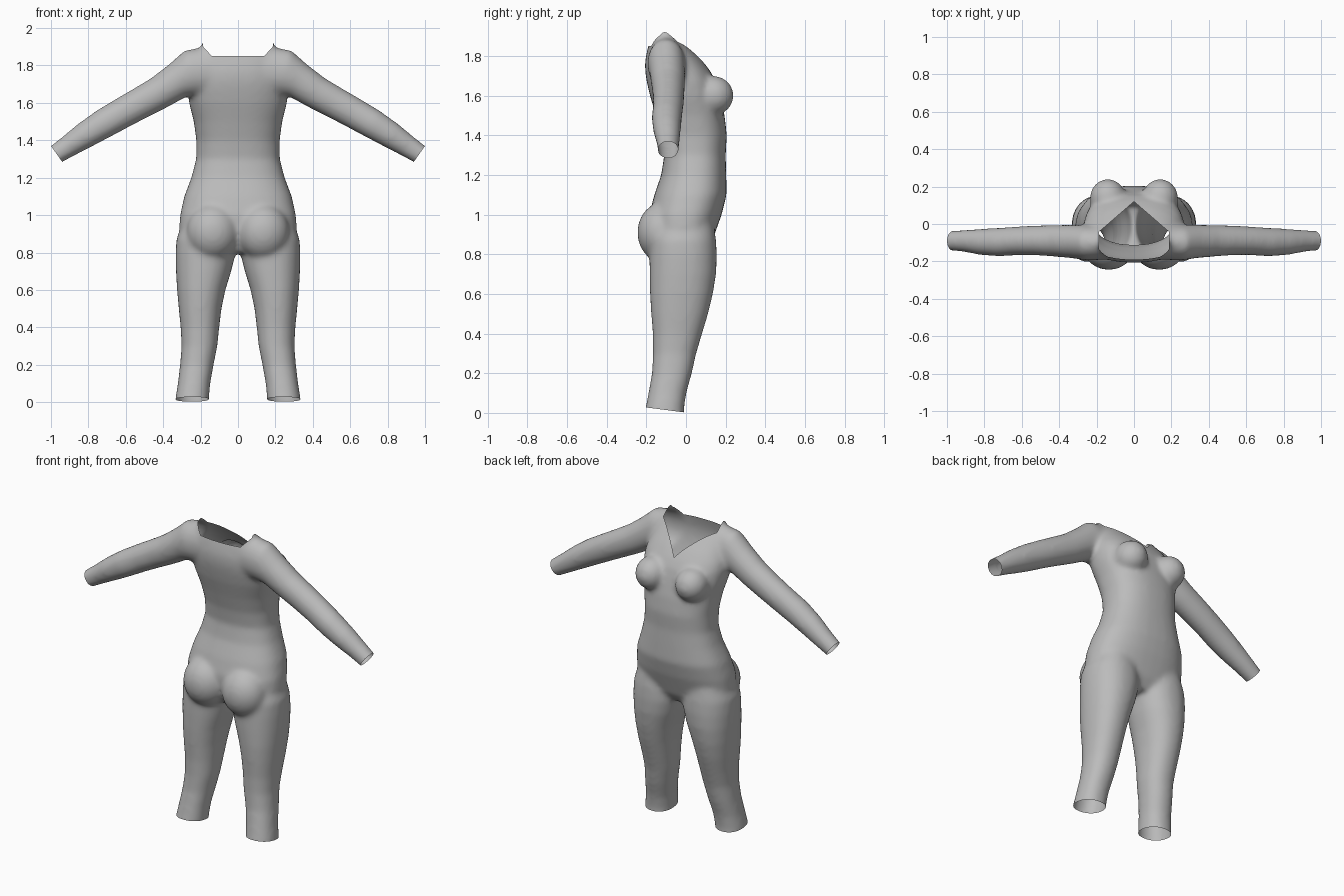
import bpy, bmesh, math
from mathutils import Vector, Matrix

if "Cube" in bpy.data.objects:
    bpy.data.objects.remove(bpy.data.objects["Cube"])

N = 36
bm = bmesh.new()


def loft(rings):
    """Closed tube through a list of point rings."""
    loops = [[bm.verts.new(p) for p in r] for r in rings]
    for a, b in zip(loops, loops[1:]):
        for i in range(N):
            j = (i + 1) % N
            bm.faces.new((a[i], a[j], b[j], b[i]))
    bm.faces.new(loops[0][::-1])
    bm.faces.new(loops[-1])


def ring(c, u, v, e=2.0):
    """Superellipse ring around c with half axes u and v."""
    pts = []
    for i in range(N):
        t = 2 * math.pi * i / N
        p = lambda k: math.copysign(abs(k) ** (2 / e), k)
        pts.append(Vector(c) + Vector(u) * p(math.cos(t)) + Vector(v) * p(math.sin(t)))
    return pts


def ball(c, r):
    m = Matrix.Translation(c) @ Matrix.Diagonal((*r, 1))
    bmesh.ops.create_uvsphere(bm, u_segments=32, v_segments=20, radius=1, matrix=m)


# torso: z, half width, back y, front y
torso = [(.80, .17, -.13, .09), (.86, .27, -.16, .13), (.93, .315, -.18, .155),
         (1.0, .31, -.185, .18), (1.1, .288, -.16, .205), (1.2, .25, -.125, .203),
         (1.3, .224, -.11, .2), (1.4, .223, -.125, .206), (1.5, .237, -.152, .195),
         (1.6, .262, -.182, .172), (1.67, .27, -.198, .152), (1.72, .265, -.206, .125),
         (1.77, .25, -.207, .088), (1.82, .235, -.198, .042), (1.87, .215, -.185, -.005),
         (1.91, .195, -.17, -.045), (1.95, .18, -.16, -.06)]
loft([ring((0, (b + f) / 2, z), (w, 0, 0), (0, (f - b) / 2, 0), 2.4) for z, w, b, f in torso])

# leg: z, inner x, outer x, back y, front y
leg = [(-.06, .16, .34, -.215, -.005), (.02, .155, .335, -.205, -.01), (.1, .148, .322, -.19, .002),
       (.2, .13, .31, -.172, .03), (.3, .11, .302, -.167, .052), (.4, .1, .307, -.168, .082),
       (.5, .088, .317, -.176, .112), (.6, .067, .326, -.182, .136), (.7, .036, .332, -.184, .152),
       (.79, .014, .334, -.184, .156), (.87, .012, .33, -.18, .152), (.95, .04, .3, -.15, .14)]

# arm: x, z, radius in the front plane, centre y, half depth
arm = [(.14, 1.77, .132, -.1, .09), (.25, 1.762, .125, -.1, .095), (.325, 1.717, .098, -.094, .09),
       (.42, 1.655, .09, -.09, .085), (.52, 1.6, .086, -.088, .08), (.62, 1.545, .083, -.09, .077),
       (.72, 1.488, .08, -.097, .077), (.82, 1.426, .072, -.096, .07), (.9, 1.373, .061, -.091, .06),
       (.97, 1.327, .054, -.09, .053), (1.03, 1.287, .052, -.09, .051)]

for s in (-1, 1):
    loft([ring((s * (a + b) / 2, (k + f) / 2, z), ((b - a) / 2, 0, 0), (0, (f - k) / 2, 0), 2.2)
          for z, a, b, k, f in leg])
    rings = []
    for i, (x, z, r, y, d) in enumerate(arm):
        p, q = arm[max(i - 1, 0)], arm[min(i + 1, len(arm) - 1)]
        t = Vector((q[0] - p[0], 0, q[1] - p[1])).normalized()
        rings.append(ring((s * x, y, z), (-t.z * r * s, 0, t.x * r), (0, d, 0)))
    loft(rings)
    ball((s * .14, .138, 1.6), (.097, .103, .1))     # bust
    ball((s * .135, -.12, .91), (.14, .126, .15))    # seat

bmesh.ops.recalc_face_normals(bm, faces=bm.faces)
mesh = bpy.data.meshes.new("body_parts")
bm.to_mesh(mesh)
bm.free()

# fuse the parts into one smooth skin
raw = bpy.data.objects.new("body_parts", mesh)
bpy.context.collection.objects.link(raw)
rm = raw.modifiers.new("fuse", 'REMESH')
rm.mode = 'VOXEL'
rm.voxel_size = .0125
sm = raw.modifiers.new("soften", 'SMOOTH')
sm.factor = .5
sm.iterations = 16
dg = bpy.context.evaluated_depsgraph_get()
skin = bpy.data.meshes.new_from_object(raw.evaluated_get(dg))
bpy.data.objects.remove(raw)

bm = bmesh.new()
bm.from_mesh(skin)


def cut(co, no, test, clear=False):
    """Slice the faces that pass the test, optionally removing the far side."""
    faces = [f for f in bm.faces if test(f.calc_center_median())]
    geom = set(faces)
    for f in faces:
        geom.update(f.edges)
        geom.update(f.verts)
    bmesh.ops.bisect_plane(bm, geom=list(geom), dist=1e-5, plane_co=co, plane_no=no, clear_outer=clear)


# open cuffs and leg hems
cut((0, -.012, .003), (0, -.13, -1), lambda c: c.z < .3, True)
for s in (-1, 1):
    cut((s * .97, 0, 1.3275), (s * .817, 0, -.577), lambda c: s * c.x > .75, True)

# open neckline: V at the front, shallow scoop at the back
top = lambda c: c.z > 1.6 and abs(c.x) < .26
for s in (-1, 1):
    cut((0, .12, 0), (s * .865, 1, 0), top)
    cut((s * .14, 0, 1.85), (-s * 1.1, 0, 1), top)
    cut((s * .188, 0, 0), (1, 0, 0), top)
cut((0, 0, 1.85), (0, 0, 1), top)
cut((0, -.1, 0), (0, 1, 0), top)


def in_neck(c):
    ax = abs(c.x)
    if c.z < 1.6 or ax > .188 or c.y > .12 - .865 * ax:
        return False
    return c.y > -.1 or c.z > 1.85 + max(0, ax - .14) * 1.1


bmesh.ops.delete(bm, geom=[f for f in bm.faces if in_neck(f.calc_center_median())], context='FACES')
bm.to_mesh(skin)
bm.free()

mat = bpy.data.materials.new("plain_grey")
mat.diffuse_color = (.5, .5, .5, 1)
mat.use_nodes = True
mat.node_tree.nodes["Principled BSDF"].inputs["Base Color"].default_value = mat.diffuse_color
skin.materials.clear()
skin.materials.append(mat)
body = bpy.data.objects.new("body_form", skin)
bpy.context.collection.objects.link(body)
for p in skin.polygons:
    p.use_smooth = True
